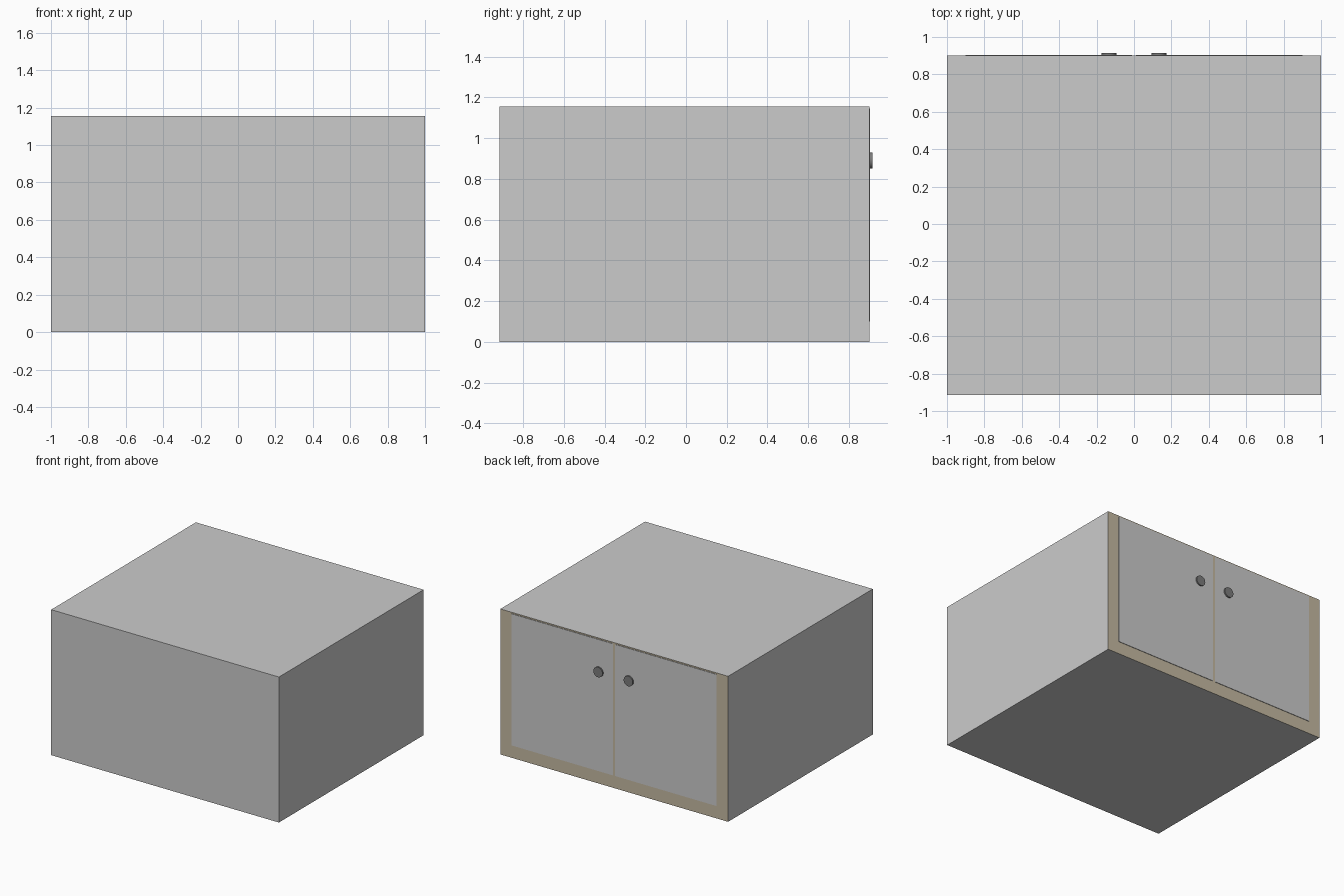
import bpy, math

if "Cube" in bpy.data.objects:
    bpy.data.objects.remove(bpy.data.objects["Cube"])

def mat(name, c):
    m = bpy.data.materials.new(name)
    m.diffuse_color = (*c, 1)
    m.use_nodes = True
    m.node_tree.nodes["Principled BSDF"].inputs["Base Color"].default_value = m.diffuse_color
    return m

tan = mat("tan_frame", (0.56, 0.49, 0.36))
dark = mat("dark_knob", (0.2, 0.2, 0.2))

def box(name, lo, hi):
    bpy.ops.mesh.primitive_cube_add(size=1, location=[(a + b) / 2 for a, b in zip(lo, hi)])
    o = bpy.context.object
    o.name = name
    o.scale = [b - a for a, b in zip(lo, hi)]
    bpy.ops.object.transform_apply(location=False, rotation=False, scale=True)
    return o

FACE = 0.90

# cabinet body, with a tan face frame on the door side
body = box("cabinet_body", (-1, -0.915, 0), (1, FACE, 1.155))
body.data.materials.append(None)
body.data.materials.append(tan)
for p in body.data.polygons:
    if p.normal.y > 0.9:
        p.material_index = 1

for side, s in (("left", -1), ("right", 1)):
    # door panel standing just proud of the frame
    xs = sorted((s * 0.01, s * 0.9))
    box(side + "_door", (xs[0], FACE - 0.01, 0.1), (xs[1], FACE + 0.004, 1.145))
    # round knob
    bpy.ops.mesh.primitive_cylinder_add(vertices=24, radius=0.04, depth=0.015,
        location=(s * 0.133, FACE + 0.0075, 0.89), rotation=(math.pi / 2, 0, 0))
    k = bpy.context.object
    k.name = side + "_knob"
    k.data.materials.append(dark)
    bpy.ops.object.shade_smooth_by_angle()
